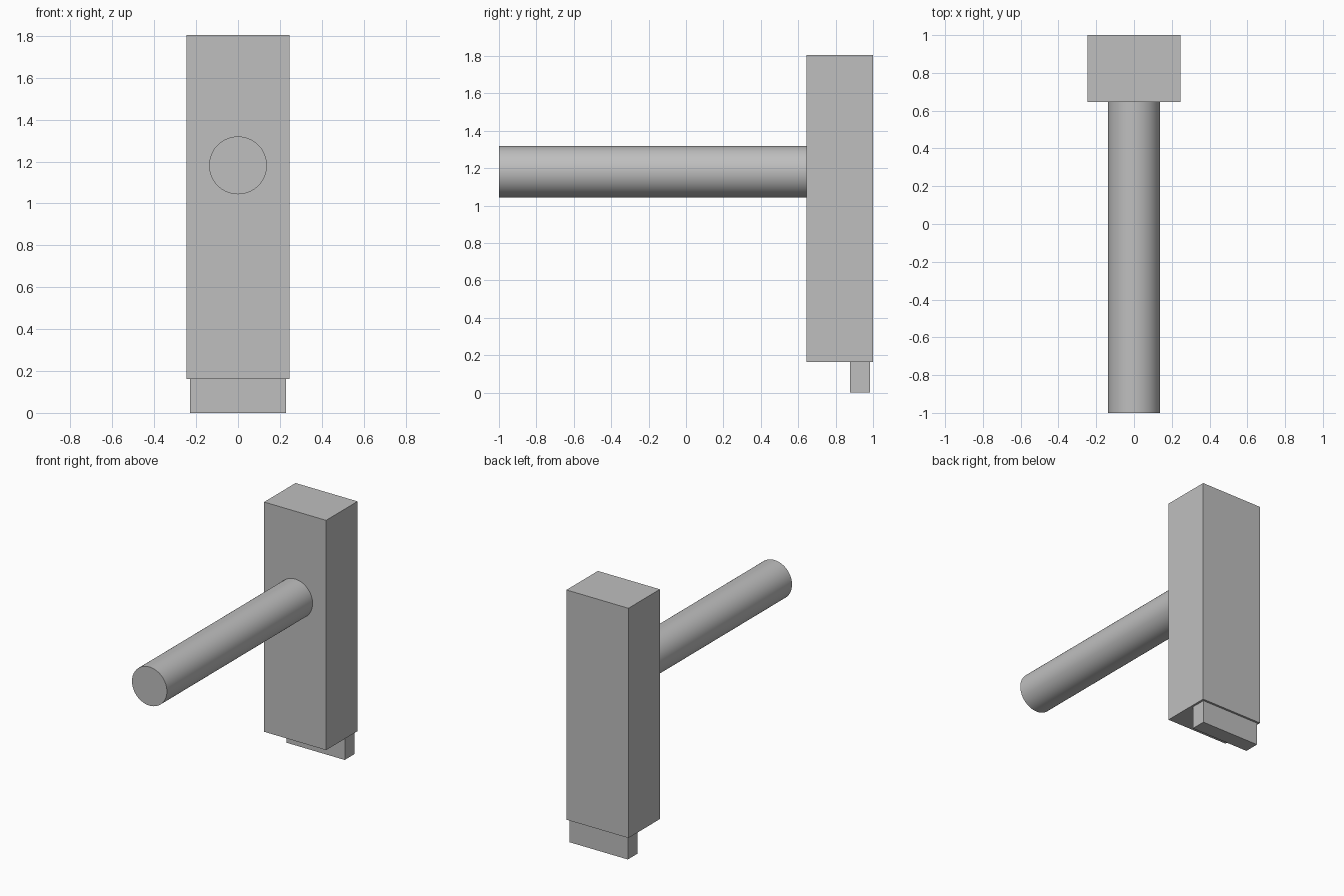
import bpy
import math

cube = bpy.data.objects.get("Cube")
if cube:
    bpy.data.objects.remove(cube, do_unlink=True)

# Single plain grey
GREY = (0.52, 0.52, 0.52, 1.0)
grey = bpy.data.materials.new("plain_grey")
grey.use_nodes = True
grey.diffuse_color = GREY
grey.node_tree.nodes["Principled BSDF"].inputs["Base Color"].default_value = GREY


def box(name, low, high):
    """Axis-aligned box between two corners."""
    centre = [(a + b) / 2 for a, b in zip(low, high)]
    bpy.ops.mesh.primitive_cube_add(size=1, location=centre)
    obj = bpy.context.object
    obj.name = name
    obj.scale = [b - a for a, b in zip(low, high)]
    bpy.ops.object.transform_apply(location=False, rotation=False, scale=True)
    obj.data.materials.append(grey)
    return obj


# Upright block and the thin tongue below its back edge
box("upright_block", (-0.245, 0.645, 0.163), (0.245, 1.0, 1.805))
box("bottom_tongue", (-0.23, 0.877, 0.0), (0.23, 0.985, 0.163))

# Round rod reaching forward from the block
front, back = -1.0, 0.645
bpy.ops.mesh.primitive_cylinder_add(
    vertices=96, radius=0.138, depth=back - front,
    location=(0, (front + back) / 2, 1.182), rotation=(math.pi / 2, 0, 0))
rod = bpy.context.object
rod.name = "round_rod"
rod.data.materials.append(grey)
bpy.ops.object.shade_smooth_by_angle(angle=math.radians(30))
